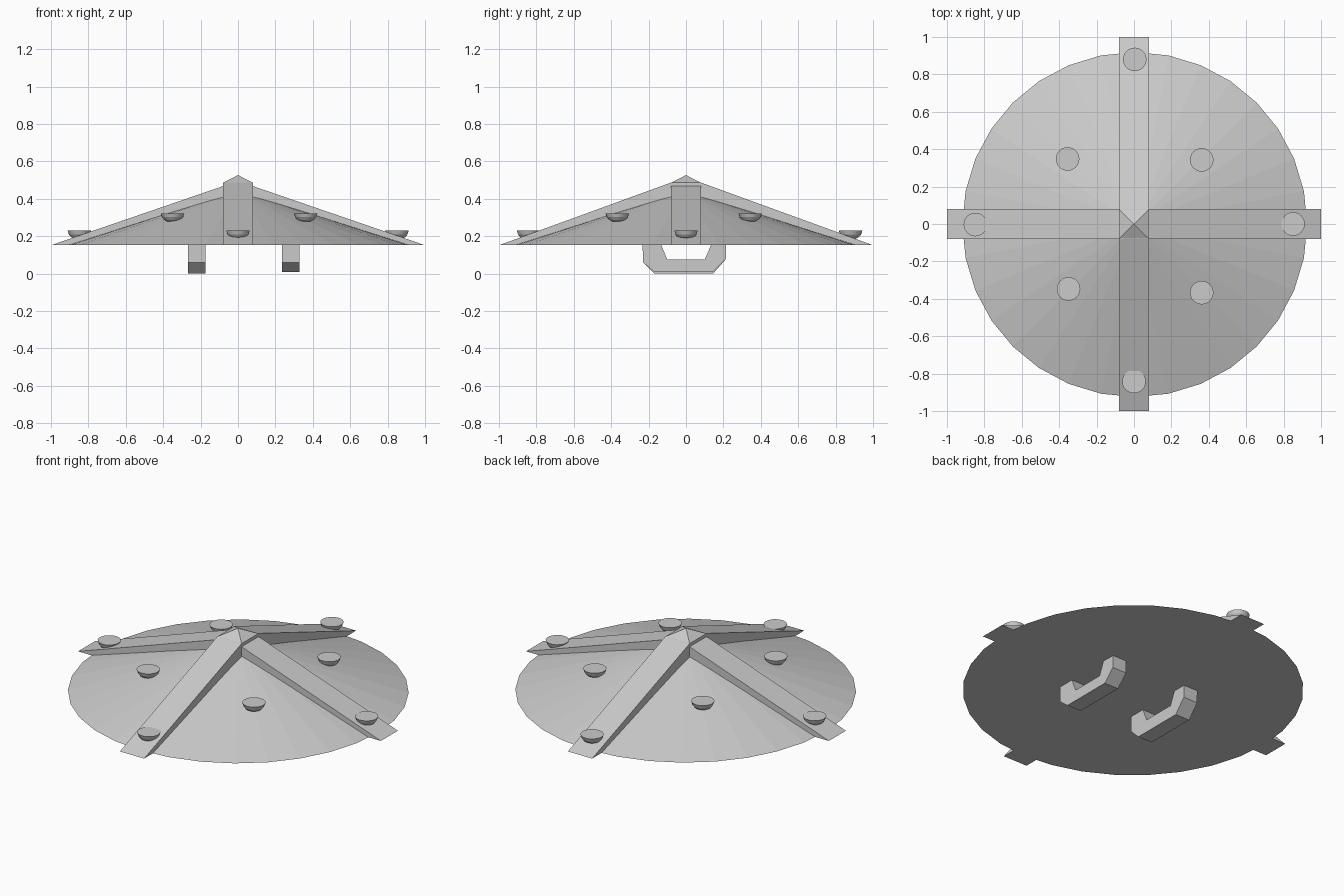
import bpy, bmesh, math

if "Cube" in bpy.data.objects:
    bpy.data.objects.remove(bpy.data.objects["Cube"])

BASE = 0.152


def make(name, bm):
    bmesh.ops.recalc_face_normals(bm, faces=bm.faces)
    me = bpy.data.meshes.new(name)
    bm.to_mesh(me)
    bm.free()
    ob = bpy.data.objects.new(name, me)
    bpy.context.collection.objects.link(ob)
    return ob


def prism(name, profile, x0, x1):
    """Extrude a (y, z) profile along x from x0 to x1."""
    bm = bmesh.new()
    face = bm.faces.new([bm.verts.new((x0, y, z)) for y, z in profile])
    ext = bmesh.ops.extrude_face_region(bm, geom=[face])
    verts = [g for g in ext["geom"] if isinstance(g, bmesh.types.BMVert)]
    bmesh.ops.translate(bm, verts=verts, vec=(x1 - x0, 0, 0))
    return make(name, bm)


def lathe(name, profile, sides, loc):
    """Spin an (r, z) profile of rings; both ends are capped."""
    bm = bmesh.new()
    rings = []
    for r, z in profile:
        if r == 0:
            rings.append([bm.verts.new((0, 0, z))] * sides)
        else:
            rings.append([bm.verts.new((r * math.sin(2 * math.pi * i / sides),
                                        r * math.cos(2 * math.pi * i / sides), z))
                          for i in range(sides)])
    for a, b in zip(rings, rings[1:]):
        for i in range(sides):
            j = (i + 1) % sides
            bm.faces.new(list(dict.fromkeys((a[i], a[j], b[j], b[i]))))
    for ring in (rings[0], rings[-1]):
        if ring[0] is not ring[1]:
            bm.faces.new(ring)
    ob = make(name, bm)
    ob.location = loc
    return ob


# Shallow conical shield body
lathe("shield_body", [(0.922, BASE), (0, 0.445)], 32, (0.004, -0.003, 0))

# Crossed wedge straps, the lengthwise one slightly taller
W = 0.08
for name, top, turn in (("strap_lengthwise", 0.487, 0),
                        ("strap_crosswise", 0.468, math.pi / 2)):
    strap = prism(name, [(-1, BASE), (-W, top), (W, top), (1, BASE)], -W, W)
    strap.rotation_euler.z = turn

# Small pyramid boss at the crossing
boss = lathe("centre_boss", [(W * math.sqrt(2), 0.486), (0, 0.527)], 4, (0, 0, 0))
boss.rotation_euler.z = math.pi / 4

# Flat-topped domed rivets
RIVET = [(0.063, 0), (0.056, -0.02), (0.045, -0.034), (0.025, -0.044)]
spots = [(-0.355, 0.348, 0.322), (0.362, 0.343, 0.322),
         (-0.35, -0.347, 0.322), (0.362, -0.367, 0.322),
         (-0.848, -0.003, 0.23), (0.85, 0, 0.23),
         (0.004, 0.88, 0.23), (0, -0.842, 0.23)]
for i, p in enumerate(spots):
    lathe(f"rivet_{i + 1}", RIVET, 24, p)

# Two grip handles underneath
GRIP = [(-0.232, 0.16), (-0.23, 0.06), (-0.17, 0), (0.145, 0), (0.213, 0.078),
        (0.215, 0.16), (0.137, 0.16), (0.1, 0.075), (-0.1, 0.075), (-0.135, 0.16)]
prism("grip_left", GRIP, -0.267, -0.173)
prism("grip_right", [(y, max(z, 0.01)) for y, z in GRIP], 0.235, 0.328)
